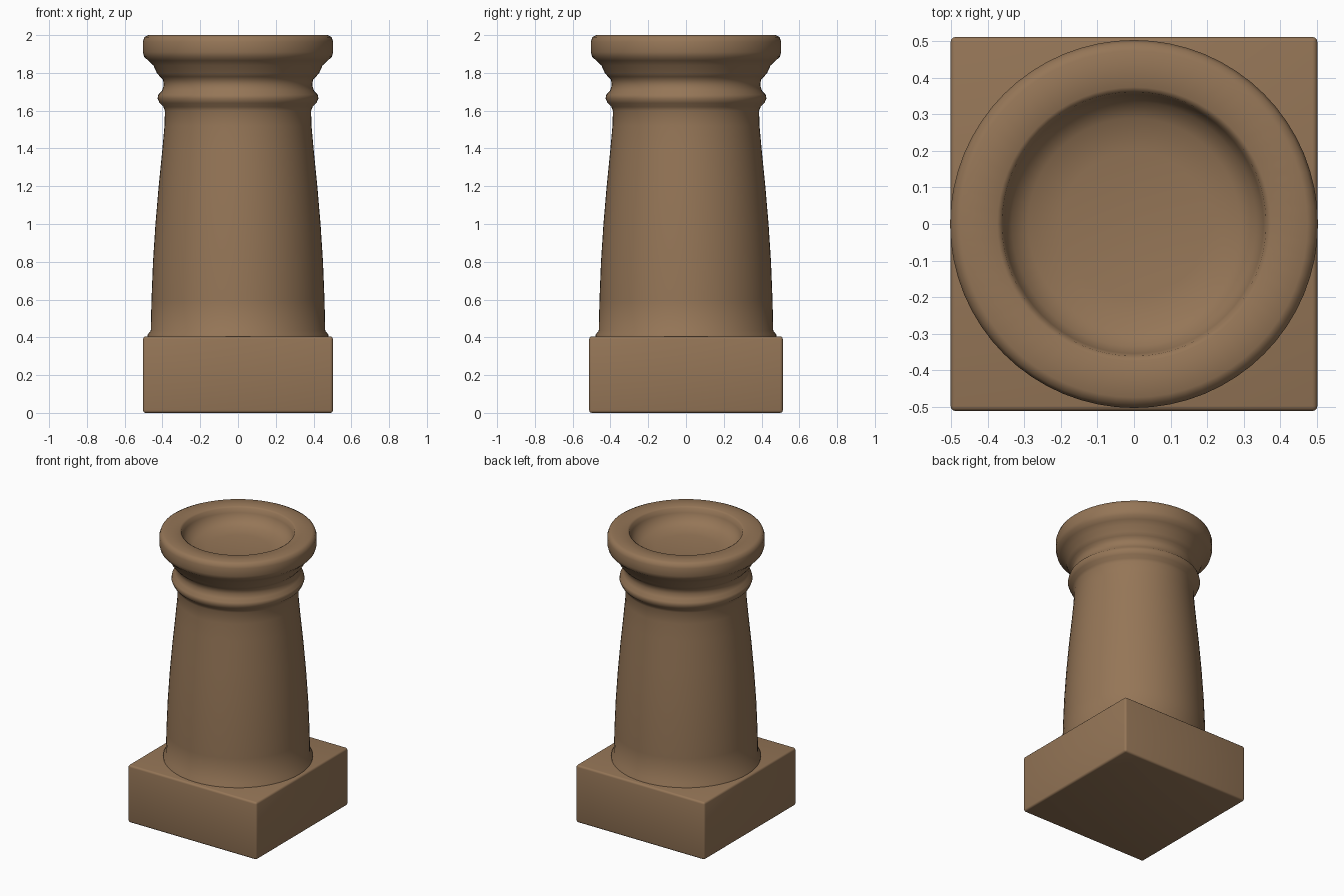
import bpy, bmesh, math

cube = bpy.data.objects.get("Cube")
if cube:
    bpy.data.objects.remove(cube, do_unlink=True)

clay = bpy.data.materials.new("brown clay")
clay.use_nodes = True
colour = (0.30, 0.18, 0.095, 1)
clay.diffuse_color = colour
shader = clay.node_tree.nodes["Principled BSDF"]
shader.inputs["Base Color"].default_value = colour
shader.inputs["Roughness"].default_value = 0.8


def add_object(name, bm, angle):
    mesh = bpy.data.meshes.new(name)
    bmesh.ops.recalc_face_normals(bm, faces=bm.faces)
    bm.to_mesh(mesh)
    bm.free()
    mesh.materials.append(clay)
    obj = bpy.data.objects.new(name, mesh)
    bpy.context.collection.objects.link(obj)
    bpy.ops.object.select_all(action="DESELECT")
    obj.select_set(True)
    bpy.context.view_layer.objects.active = obj
    bpy.ops.object.shade_smooth_by_angle(angle=math.radians(angle))
    return obj


def lathe(name, profile, segments=64):
    bm = bmesh.new()
    verts = [bm.verts.new((r, 0, z)) for r, z in profile]
    edges = [bm.edges.new(pair) for pair in zip(verts, verts[1:])]
    bmesh.ops.spin(bm, geom=verts + edges, cent=(0, 0, 0), axis=(0, 0, 1),
                   angle=math.tau, steps=segments)
    bmesh.ops.remove_doubles(bm, verts=bm.verts, dist=0.0005)
    return add_object(name, bm, 50)


# Square plinth with softened edges
bm = bmesh.new()
bmesh.ops.create_cube(bm, size=1)
bmesh.ops.scale(bm, vec=(1.005, 1.025, 0.405), verts=bm.verts)
bmesh.ops.translate(bm, vec=(0, 0, 0.2025), verts=bm.verts)
bmesh.ops.bevel(bm, geom=bm.edges[:], offset=0.014, segments=3,
                profile=0.5, affect="EDGES")
add_object("plinth", bm, 40)

# Tapered shaft, bead, flared rim and dished top in one turned profile
shaft = [(0, 0.39), (0.48, 0.39), (0.478, 0.415), (0.462, 0.435), (0.458, 0.6),
         (0.45, 0.8), (0.437, 1.0), (0.42, 1.2), (0.4, 1.4), (0.389, 1.52),
         (0.387, 1.6)]
bead = [(0.395, 1.62), (0.415, 1.64), (0.426, 1.665), (0.422, 1.685),
        (0.402, 1.705), (0.393, 1.735)]
rim = [(0.397, 1.765), (0.413, 1.78), (0.43, 1.8), (0.448, 1.84),
       (0.475, 1.865), (0.497, 1.885), (0.504, 1.91), (0.504, 1.965),
       (0.495, 1.99), (0.475, 2.0)]
dish = [(0.375, 2.0), (0.362, 1.992), (0.355, 1.96), (0.335, 1.92),
        (0.29, 1.89), (0.2, 1.875), (0, 1.87)]
lathe("column_pot", shaft + bead + rim + dish)
